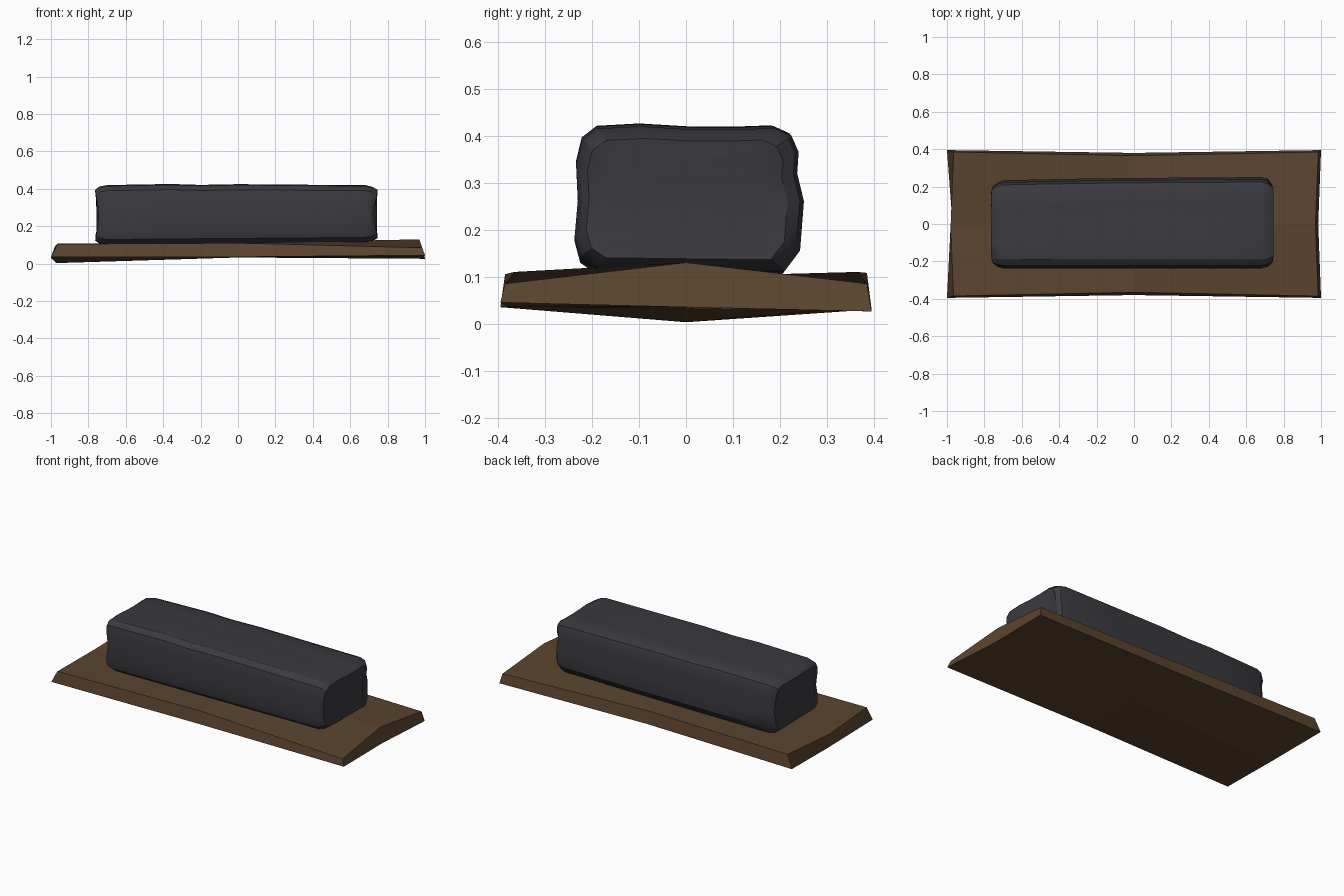
import bpy
import bmesh
import math

cube = bpy.data.objects.get("Cube")
if cube:
    bpy.data.objects.remove(cube, do_unlink=True)


def material(name, rgb):
    mat = bpy.data.materials.new(name)
    mat.use_nodes = True
    mat.diffuse_color = (*rgb, 1)
    mat.node_tree.nodes["Principled BSDF"].inputs["Base Color"].default_value = (*rgb, 1)
    return mat


def finish(name, bm, mat):
    bmesh.ops.recalc_face_normals(bm, faces=bm.faces)
    mesh = bpy.data.meshes.new(name)
    bm.to_mesh(mesh)
    bm.free()
    mesh.materials.append(mat)
    obj = bpy.data.objects.new(name, mesh)
    bpy.context.collection.objects.link(obj)
    return obj


brown = material("dark brown wood", (0.105, 0.058, 0.028))
charcoal = material("charcoal", (0.042, 0.042, 0.050))

# Warped plank: three columns across, top and bottom heights from front to back
bm = bmesh.new()
top_z = [(0.105, 0.09, 0.108), (0.11, 0.10, 0.11), (0.085, 0.13, 0.085)]
low_z = [(0.035, 0.003, 0.03), (0.036, 0.033, 0.036), (0.045, 0.035, 0.026)]
top_x = [(-0.965, -0.98, -0.965), (0, 0, 0), (0.985, 0.97, 0.985)]
low_x = [(-1.0, -0.97, -1.0), (0, 0, 0), (1.0, 0.985, 1.0)]


def plank_layer(xs, zs, ends, middle):
    rows = []
    for i in range(3):
        w = middle if i == 1 else ends
        rows.append([bm.verts.new((xs[i][j], (j - 1) * w, zs[i][j])) for j in range(3)])
    for i in range(2):
        for j in range(2):
            bm.faces.new((rows[i][j], rows[i + 1][j], rows[i + 1][j + 1], rows[i][j + 1]))
    border = [rows[0][0], rows[1][0], rows[2][0], rows[2][1],
              rows[2][2], rows[1][2], rows[0][2], rows[0][1]]
    return border


upper = plank_layer(top_x, top_z, 0.385, 0.365)
lower = plank_layer(low_x, low_z, 0.395, 0.38)
for k in range(8):
    n = (k + 1) % 8
    bm.faces.new((upper[k], upper[n], lower[n], lower[k]))
finish("plank", bm, brown)

# Worn block: one rounded uneven section swept along x
section = [(-0.19, 0.110), (-0.225, 0.135), (-0.237, 0.18), (-0.230, 0.26),
           (-0.234, 0.34), (-0.222, 0.39), (-0.19, 0.415), (-0.10, 0.420),
           (0.0, 0.414), (0.10, 0.413), (0.185, 0.416), (0.220, 0.400),
           (0.235, 0.365), (0.232, 0.32), (0.246, 0.255), (0.238, 0.15),
           (0.205, 0.105)]
# x position, inset from the section, back side scale, lift
stations = [(-0.755, 0.055, 0.92, 0.0), (-0.757, 0.025, 0.93, 0.0),
            (-0.735, 0.008, 0.94, 0.0), (-0.70, 0.0, 0.95, 0.0),
            (-0.36, 0.0, 0.98, 0.006), (-0.20, 0.0, 0.99, 0.001),
            (0.0, 0.0, 1.0, 0.005), (0.35, 0.0, 1.01, 0.002),
            (0.68, 0.0, 1.02, 0.0), (0.715, 0.008, 1.02, 0.0),
            (0.74, 0.025, 0.98, 0.0), (0.738, 0.055, 0.95, 0.0)]
bm = bmesh.new()
rings = []
for x, inset, back, lift in stations:
    ring = []
    for y, z in section:
        sy, sz = 1 - inset / 0.24, 1 - inset / 0.155
        if y > 0:
            sy *= back
        bow = 0.012 * math.cos(2.2 * (z - 0.26) / 0.16) * (1 if x < 0 else -1)
        end_bow = bow if abs(x) > 0.72 else 0
        ring.append(bm.verts.new((x + end_bow, y * sy,
                                  0.26 + (z - 0.26) * sz + (lift if z > 0.26 else 0.008 * x))))
    rings.append(ring)
count = len(section)
for a, b in zip(rings, rings[1:]):
    for k in range(count):
        n = (k + 1) % count
        bm.faces.new((a[k], a[n], b[n], b[k]))
bm.faces.new(rings[0])
bm.faces.new(rings[-1])
block = finish("block", bm, charcoal)

bpy.ops.object.select_all(action='DESELECT')
block.select_set(True)
bpy.context.view_layer.objects.active = block
bpy.ops.object.shade_smooth_by_angle(angle=math.radians(30))
